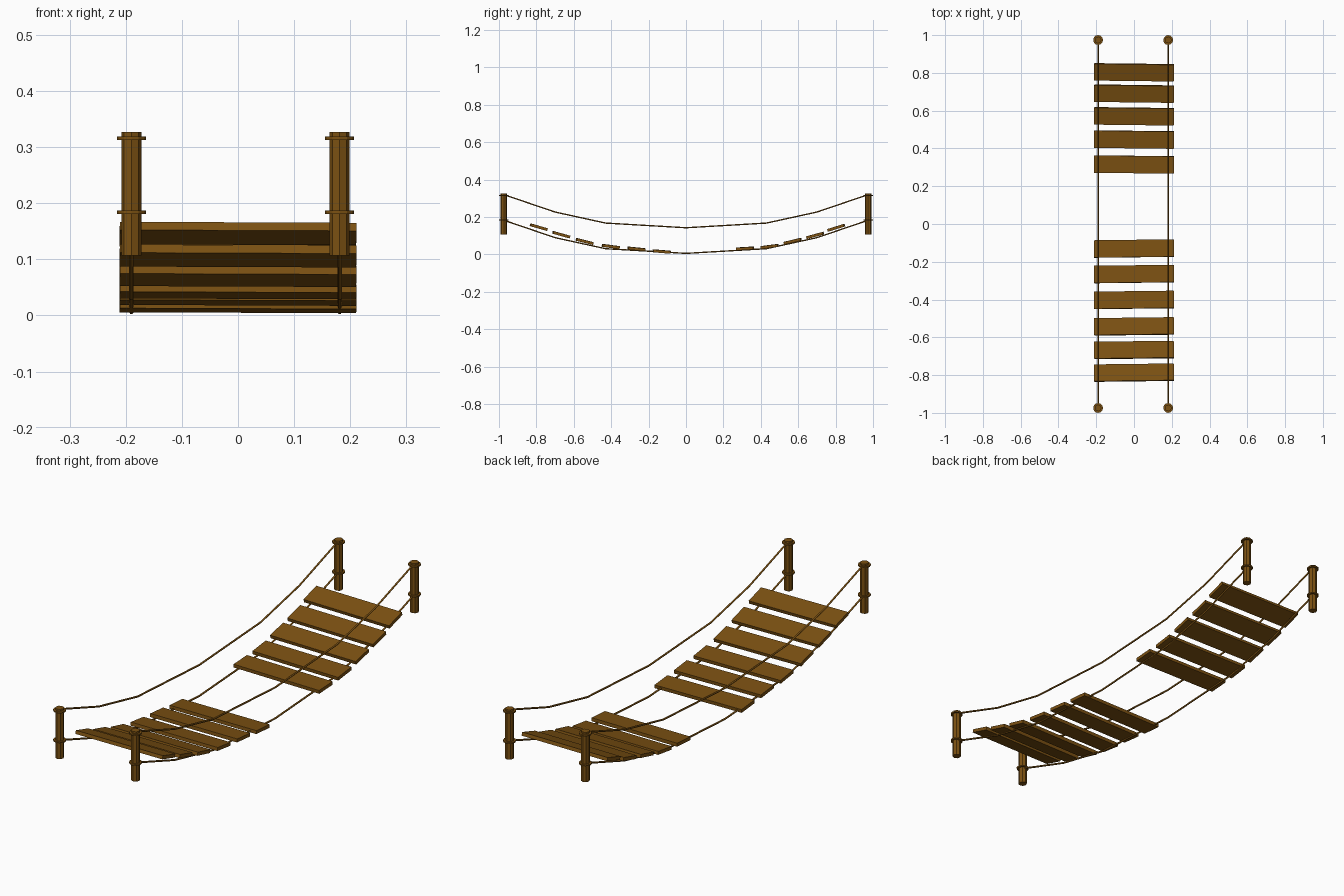
import bpy, math
from mathutils import Vector

if "Cube" in bpy.data.objects:
    bpy.data.objects.remove(bpy.data.objects["Cube"])

brown = bpy.data.materials.new("brown_wood")
brown.use_nodes = True
color = (0.2, 0.082, 0.006, 1)
brown.diffuse_color = color
brown.node_tree.nodes["Principled BSDF"].inputs["Base Color"].default_value = color

SIDES = {"right": -0.19, "left": 0.181}
POST_Y = 0.974
RAIL_RISE = 0.137
# Half of the sagging rope, from the middle to a post: (y, z)
SAG = [(0, 0.006), (0.43, 0.031), (0.7, 0.09), (POST_Y - 0.015, 0.178)]


def finish(name):
    obj = bpy.context.object
    obj.name = name
    obj.data.materials.append(brown)
    return obj


def cylinder(name, radius, depth, location, sides):
    bpy.ops.mesh.primitive_cylinder_add(vertices=sides, radius=radius, depth=depth, location=location)
    return finish(name)


def rope(name, x, rise):
    half = [(x, y, z + rise) for y, z in SAG]
    path = [(x, -y, z) for x, y, z in reversed(half[1:])] + half
    curve = bpy.data.curves.new(name, "CURVE")
    curve.dimensions = "3D"
    curve.bevel_depth = 0.004
    curve.bevel_resolution = 1
    curve.use_fill_caps = True
    spline = curve.splines.new("POLY")
    spline.points.add(len(path) - 1)
    for point, co in zip(spline.points, path):
        point.co = (*co, 1)
    curve.materials.append(brown)
    bpy.context.collection.objects.link(bpy.data.objects.new(name, curve))


# Posts with two rope bindings each, and the ropes between them
for side, x in SIDES.items():
    for end, y in (("front", -POST_Y), ("back", POST_Y)):
        cylinder(f"{end}_{side}_post", 0.018, 0.22, (x, y, 0.217), 8)
        for level, z in (("lower", 0.184), ("upper", 0.316)):
            cylinder(f"{end}_{side}_{level}_binding", 0.026, 0.006, (x, y, z), 12)
    rope(f"{side}_deck_rope", x, 0)
    rope(f"{side}_hand_rope", x, RAIL_RISE)

# Planks follow the sag, with a gap where some are missing: (y, z, slope)
PLANKS = [(-0.787, 0.146, -0.29), (-0.667, 0.106, -0.28), (-0.542, 0.070, -0.25),
          (-0.402, 0.043, -0.13), (-0.265, 0.030, -0.1), (-0.13, 0.016, -0.08),
          (0.315, 0.032, 0.06), (0.447, 0.043, 0.13), (0.57, 0.071, 0.24),
          (0.69, 0.102, 0.27), (0.803, 0.143, 0.31)]
for i, (y, z, slope) in enumerate(PLANKS):
    bpy.ops.mesh.primitive_cube_add(size=1, location=(0, y, z))
    plank = finish(f"plank_{i + 1}")
    plank.scale = (0.422, 0.092, 0.015)
    skew = math.copysign(0.012, -y)
    plank.rotation_euler = (math.atan(slope), 0.004, skew)
